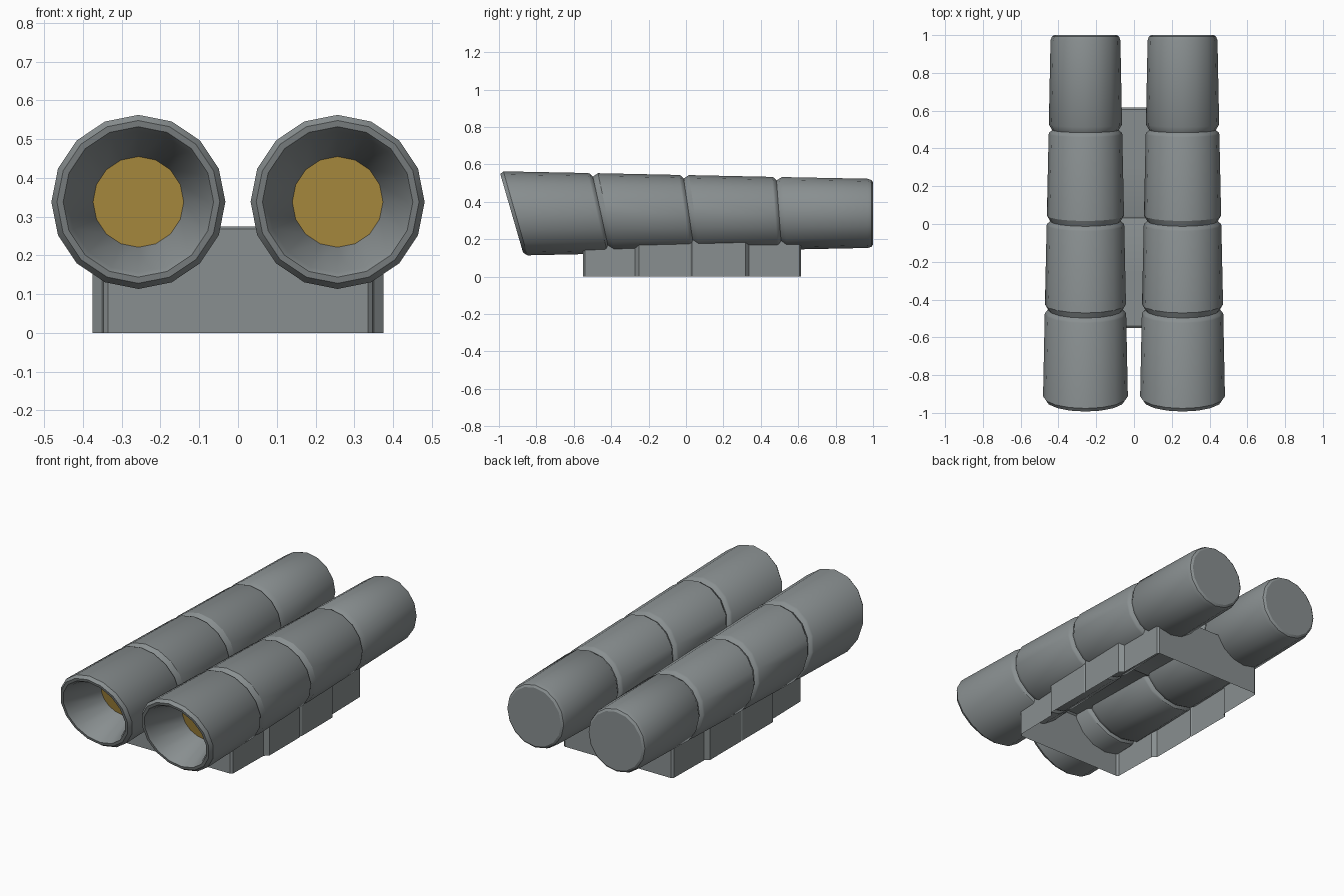
import bpy, bmesh, math

if "Cube" in bpy.data.objects:
    bpy.data.objects.remove(bpy.data.objects["Cube"])

CX, CZ, SIDES = 0.257, 0.338, 16


def material(name, rgb):
    m = bpy.data.materials.new(name)
    m.diffuse_color = (*rgb, 1)
    m.use_nodes = True
    m.node_tree.nodes["Principled BSDF"].inputs["Base Color"].default_value = m.diffuse_color
    return m


grey = material("gunmetal grey", (0.25, 0.275, 0.28))
gold = material("warm gold", (0.50, 0.32, 0.06))


def finish(bm, name, mats):
    me = bpy.data.meshes.new(name)
    bm.to_mesh(me)
    bm.free()
    ob = bpy.data.objects.new(name, me)
    bpy.context.collection.objects.link(ob)
    for m in mats:
        me.materials.append(m)
    bpy.ops.object.select_all(action='DESELECT')
    ob.select_set(True)
    bpy.context.view_layer.objects.active = ob
    bpy.ops.object.shade_smooth_by_angle(angle=math.radians(32))
    return ob


def outer_r(y):
    return 0.226 - 0.042 * (y + 0.935) / 1.935


def slant(y):
    return 0.29 * (1 - y) / 1.935


# Barrel profile: (y at axis, radius), from lens, round the lip, to the back
profile = [(-0.70, 0.117), (-0.915, 0.182), (-0.932, 0.194), (-0.932, 0.210), (-0.912, 0.2245)]
for g in (-0.455, 0.015, 0.497):
    profile += [(g - 0.022, outer_r(g)), (g - 0.012, outer_r(g) - 0.004),
                (g, outer_r(g) - 0.019), (g + 0.03, outer_r(g) - 0.001)]
profile += [(0.972, 0.185), (0.992, 0.178), (1.0, 0.166)]


# Barrels: slanted rings, the slant fading to square at the back
def barrel(name, cx):
    bm = bmesh.new()
    rings = []
    for y, r in profile:
        ring = []
        for i in range(SIDES):
            a = 2 * math.pi * i / SIDES
            s, c = r * math.sin(a), r * math.cos(a)
            ring.append(bm.verts.new((cx + s, y - slant(y) * c, CZ + c)))
        rings.append(ring)
    for a, b in zip(rings, rings[1:]):
        for i in range(SIDES):
            j = (i + 1) % SIDES
            bm.faces.new((a[i], a[j], b[j], b[i]))
    bm.faces.new(rings[-1])
    bmesh.ops.recalc_face_normals(bm, faces=bm.faces[:])
    # Recessed gold lens
    lens = bm.faces.new(rings[0])
    lens.material_index = 1
    lens.normal_update()
    if lens.normal.y > 0:
        lens.normal_flip()
    bmesh.ops.recalc_face_normals(bm, faces=bm.faces[:])
    finish(bm, name, (grey, gold))


barrel("right_barrel", CX)
barrel("left_barrel", -CX)

# Mount: open-bottomed shell with stepped sides, (y, half width, top height)
stations = [(-0.55, 0.335, 0.268), (-0.54, 0.347, 0.275), (-0.272, 0.352, 0.275),
            (-0.252, 0.375, 0.275), (0.025, 0.375, 0.275), (0.033, 0.370, 0.271),
            (0.041, 0.375, 0.275), (0.318, 0.375, 0.275), (0.338, 0.352, 0.275),
            (0.606, 0.347, 0.275), (0.616, 0.335, 0.268)]
bm = bmesh.new()
rows = [[bm.verts.new(p) for p in ((-w, y, 0), (-w, y, h), (w, y, h), (w, y, 0))]
        for y, w, h in stations]
for a, b in zip(rows, rows[1:]):
    for i in range(3):
        bm.faces.new((a[i], a[i + 1], b[i + 1], b[i]))
front = bm.faces.new(rows[0])
bm.faces.new(rows[-1])
bmesh.ops.recalc_face_normals(bm, faces=bm.faces[:])
front.normal_update()
if front.normal.y > 0:
    bmesh.ops.reverse_faces(bm, faces=bm.faces[:])
finish(bm, "mount_shell", (grey,))
